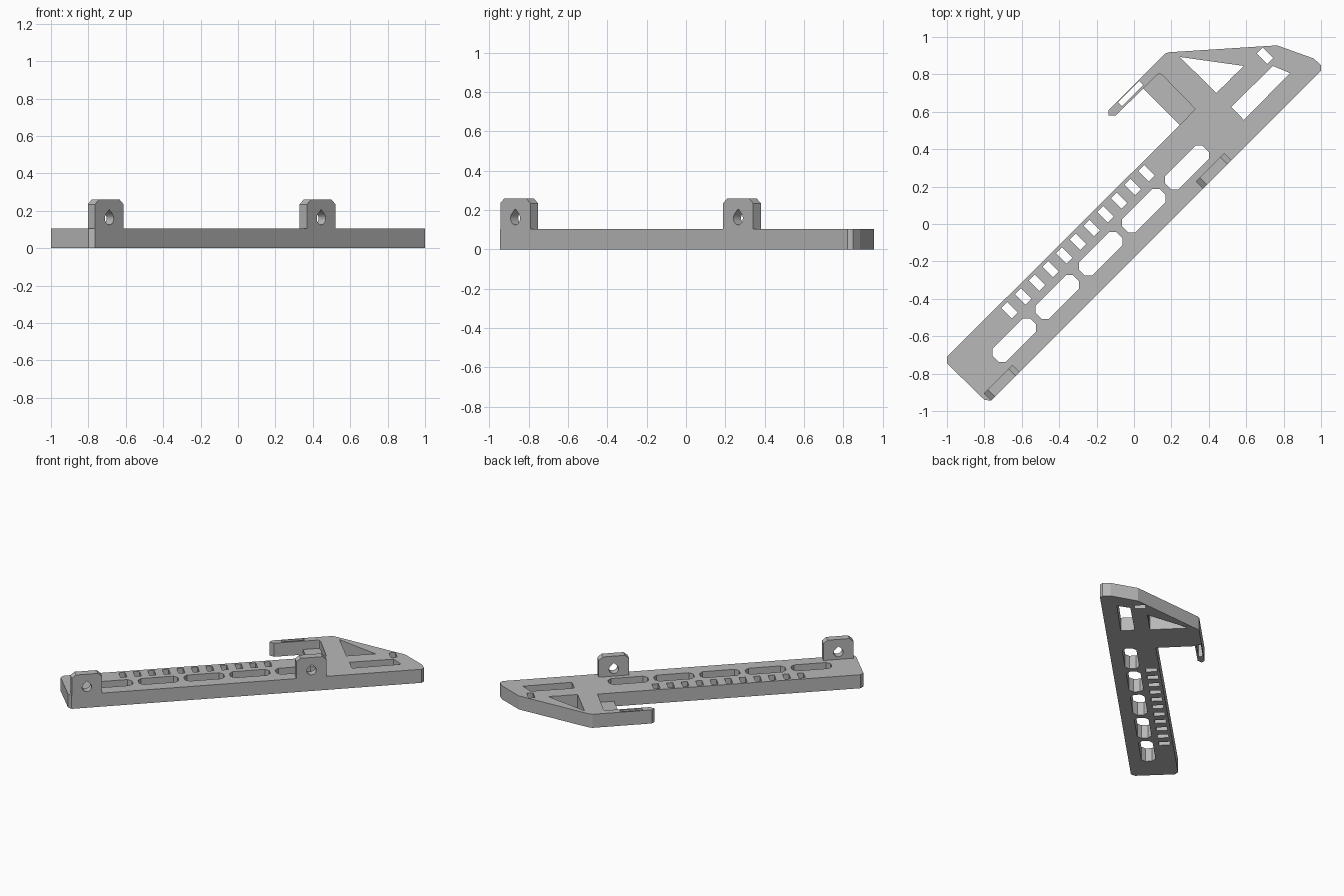
import bpy, bmesh, math
from mathutils import Matrix, Vector

if "Cube" in bpy.data.objects:
    bpy.data.objects.remove(bpy.data.objects["Cube"])

S = math.sqrt(0.5)
THICK = 0.105

grey = bpy.data.materials.new("grey_plastic")
grey.diffuse_color = (0.48, 0.48, 0.48, 1)
grey.use_nodes = True
grey.node_tree.nodes["Principled BSDF"].inputs["Base Color"].default_value = grey.diffuse_color


def prism(name, loops, depth, matrix):
    """Extrude closed 2D loops (outline first, then holes) symmetrically."""
    cu = bpy.data.curves.new(name + "_profile", 'CURVE')
    cu.dimensions = '2D'
    cu.fill_mode = 'BOTH'
    cu.extrude = depth / 2
    for loop in loops:
        sp = cu.splines.new('POLY')
        sp.points.add(len(loop) - 1)
        for p, (x, y) in zip(sp.points, loop):
            p.co = (x, y, 0, 1)
        sp.use_cyclic_u = True
    tmp = bpy.data.objects.new(name + "_tmp", cu)
    bpy.context.collection.objects.link(tmp)
    dg = bpy.context.evaluated_depsgraph_get()
    me = bpy.data.meshes.new_from_object(tmp.evaluated_get(dg))
    bpy.data.objects.remove(tmp)
    bpy.data.curves.remove(cu)
    bm = bmesh.new()
    bm.from_mesh(me)
    bmesh.ops.remove_doubles(bm, verts=bm.verts, dist=1e-5)
    bm.transform(matrix)
    bmesh.ops.recalc_face_normals(bm, faces=bm.faces)
    for f in bm.faces:
        f.smooth = False
        f.material_index = 0
    bm.to_mesh(me)
    bm.free()
    me.name = name
    me.materials.clear()
    me.materials.append(grey)
    ob = bpy.data.objects.new(name, me)
    bpy.context.collection.objects.link(ob)
    return ob


def diagonal_box(cx, cy, length, width, chamfer=0):
    """Rectangle along the 45 degree arm, optionally with cut corners."""
    a, b, c = length / 2, width / 2, chamfer
    if c:
        pts = [(a - c, -b), (a, c - b), (a, b - c), (a - c, b),
               (c - a, b), (-a, b - c), (-a, c - b), (c - a, -b)]
    else:
        pts = [(a, -b), (a, b), (-a, b), (-a, -b)]
    return [(cx + (u - v) * S, cy + (u + v) * S) for u, v in pts]


# Main plate: long arm, angled head and hook
outline = [(-1, -0.71), (-1, -0.745), (-0.80, -0.94), (-0.765, -0.945),
           (1, 0.82), (1, 0.85), (0.96, 0.885), (0.765, 0.955),
           (0.185, 0.918), (0.165, 0.91), (-0.135, 0.61), (-0.135, 0.58),
           (-0.097, 0.58), (0.122, 0.797), (0.137, 0.803), (0.152, 0.795),
           (0.328, 0.615), (0.245, 0.53)]
holes = [
    [(0.245, 0.893), (0.588, 0.845), (0.44, 0.70)],                   # triangle window
    [(0.743, 0.845), (0.834, 0.807), (0.588, 0.556), (0.519, 0.626)],  # head window
    diagonal_box(-0.018, 0.697, 0.16, 0.03),                          # hook slot
    diagonal_box(0.70, 0.90, 0.045, 0.079),
    diagonal_box(0.555, 0.76, 0.045, 0.079),
]
# Row of large cut-corner slots
for i in range(5):
    d = 0.2308 * i
    holes.append(diagonal_box(0.283 - d, 0.302 - d, 0.284, 0.10, 0.027))
# Ladder of small strap slots
for i in range(11):
    d = 0.0732 * i
    holes.append(diagonal_box(0.067 - d, 0.271 - d, 0.045, 0.079))
prism("plate", [outline] + holes, THICK, Matrix.Translation((0, 0, THICK / 2)))

# Thin floor in the mouth of the hook
floor = [(0.048, 0.727), (0.122, 0.797), (0.137, 0.803), (0.152, 0.795),
         (0.328, 0.615), (0.245, 0.53)]
prism("hook_floor", [floor], 0.04, Matrix.Translation((0, 0, 0.02)))

# Upright mounting tabs with teardrop holes
L, TAB = 0.108, 0.055
tab = [(-L, THICK), (L, THICK), (L, 0.235), (L - 0.03, 0.26),
       (0.03 - L, 0.26), (-L, 0.235)]
R = 0.034
drop = [(0, 0.159 + R * 1.414)]
for i in range(19):
    a = math.radians(135 + 270 * i / 18)
    drop.append((R * math.cos(a), 0.159 + R * math.sin(a)))
for name, x in (("rear_tab", -0.688), ("front_tab", 0.445)):
    m = Matrix(((S, 0, S, x - S * TAB / 2),
                (S, 0, -S, x - 0.18 + S * TAB / 2),
                (0, 1, 0, 0),
                (0, 0, 0, 1)))
    prism(name, [tab, drop], TAB, m)
